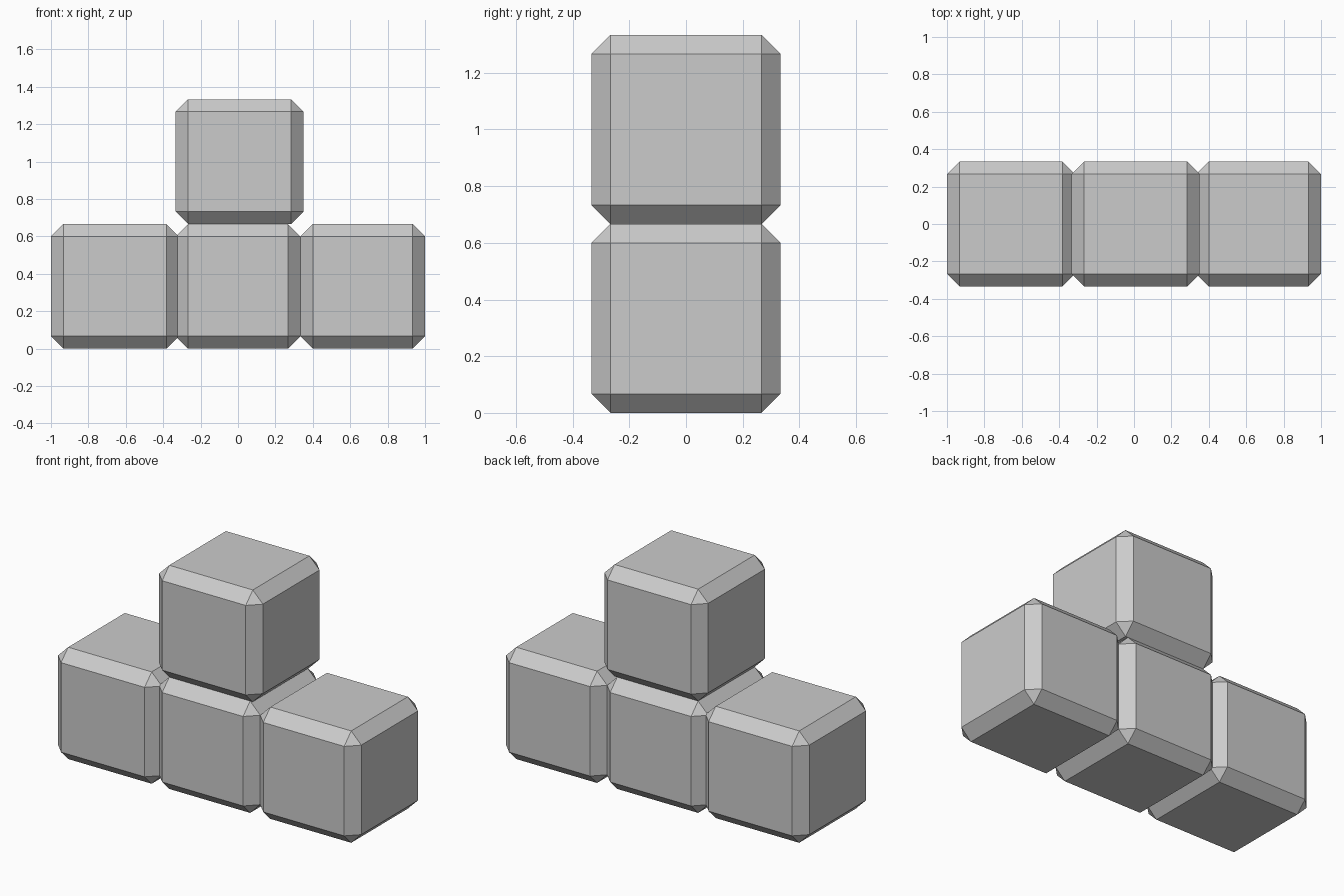
import bpy
import bmesh
from mathutils import Vector

if "Cube" in bpy.data.objects:
    bpy.data.objects.remove(bpy.data.objects["Cube"])

UNIT = 2 / 3       # block edge length
CHAMFER = UNIT / 10


def block(name, x0, x1, z0):
    """Chamfered box from x0 to x1, one unit deep and high, resting on z0."""
    bm = bmesh.new()
    bmesh.ops.create_cube(bm, size=1)
    bmesh.ops.scale(bm, vec=(x1 - x0, UNIT, UNIT), verts=bm.verts)
    bmesh.ops.bevel(bm, geom=bm.edges[:], offset=CHAMFER,
                    offset_type='OFFSET', segments=1, affect='EDGES')
    bmesh.ops.recalc_face_normals(bm, faces=bm.faces)
    mesh = bpy.data.meshes.new(name)
    bm.to_mesh(mesh)
    bm.free()
    obj = bpy.data.objects.new(name, mesh)
    obj.location = Vector(((x0 + x1) / 2, 0, z0 + UNIT / 2))
    bpy.context.collection.objects.link(obj)
    return obj


# Bottom row; the left block is slightly wider and overlaps the middle one
block("left_block", -1, -0.316, 0)
block("middle_block", -UNIT / 2, UNIT / 2, 0)
block("right_block", UNIT / 2, 1, 0)

# Block stacked on the middle, slightly wider to the right
block("top_block", -UNIT / 2, 0.351, UNIT)
